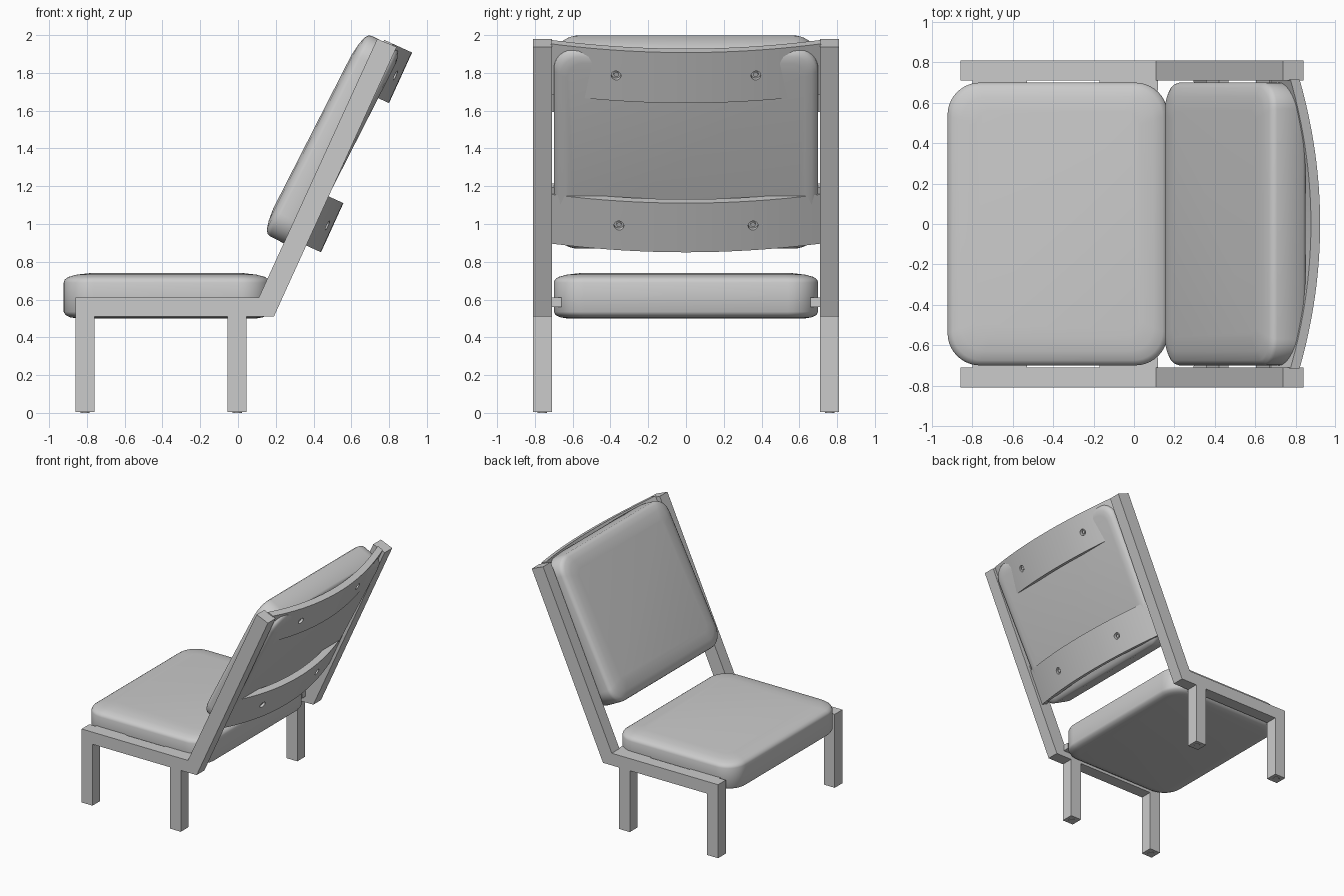
import bpy, bmesh, math
from mathutils import Vector, Matrix

if "Cube" in bpy.data.objects:
    bpy.data.objects.remove(bpy.data.objects["Cube"])

grey = bpy.data.materials.new("plain_grey")
grey.use_nodes = True
grey.diffuse_color = (0.6, 0.6, 0.6, 1)
grey.node_tree.nodes["Principled BSDF"].inputs["Base Color"].default_value = (0.6, 0.6, 0.6, 1)


def finish(bm, name, smooth=None):
    bmesh.ops.recalc_face_normals(bm, faces=bm.faces)
    me = bpy.data.meshes.new(name)
    bm.to_mesh(me)
    bm.free()
    me.materials.append(grey)
    ob = bpy.data.objects.new(name, me)
    bpy.context.collection.objects.link(ob)
    bpy.ops.object.select_all(action='DESELECT')
    ob.select_set(True)
    bpy.context.view_layer.objects.active = ob
    if smooth:
        bpy.ops.object.shade_smooth_by_angle(angle=math.radians(smooth))
    return ob


def loft(bm, rings):
    """Skin a stack of closed rings and cap both ends."""
    loops = [[bm.verts.new(p) for p in ring] for ring in rings]
    for a, b in zip(loops, loops[1:]):
        for i in range(len(a)):
            j = (i + 1) % len(a)
            bm.faces.new((a[i], a[j], b[j], b[i]))
    bm.faces.new(loops[0][::-1])
    bm.faces.new(loops[-1])


def box(bm, lo, hi, matrix=Matrix()):
    lo, hi = Vector(lo), Vector(hi)
    bmesh.ops.create_cube(bm, size=1, matrix=matrix @ Matrix.Translation((lo + hi) / 2)
                          @ Matrix.Diagonal((*(hi - lo), 1)))


def tilted(angle):
    """Frame with x across, y up the backrest and z towards the sitter."""
    s, c = math.sin(angle), math.cos(angle)
    return Matrix(((0, s, -c, 0), (-1, 0, 0, 0), (0, c, s, 0), (0, 0, 0, 1)))


def rounded_ring(hx, hy, r, z, steps=10):
    pts = []
    for k, (sx, sy) in enumerate(((1, 1), (-1, 1), (-1, -1), (1, -1))):
        for i in range(steps + 1):
            a = math.pi / 2 * (k + i / steps)
            pts.append(Vector((sx * (hx - r) + r * math.cos(a), sy * (hy - r) + r * math.sin(a), z)))
    return pts


def cushion(name, hx, hy, height, radius, matrix):
    # inset and level of each ring, from the underside to the crowned face
    profile = [(0.07, 0), (0.035, 0.006), (0.01, 0.018), (0, 0.035),
               (0, height - 0.05), (0.006, height - 0.034), (0.025, height - 0.02),
               (0.07, height - 0.008), (0.14, height)]
    bm = bmesh.new()
    loft(bm, [[matrix @ p for p in rounded_ring(hx - i, hy - i, max(radius - i * 0.6, 0.04), z)]
              for i, z in profile])
    return finish(bm, name, 40)


POST = tilted(math.atan(0.456))
REST = tilted(math.radians(27))

# Cushions
cushion("seat_cushion", 0.545, 0.70, 0.24, 0.16, Matrix.Translation((-0.378, 0, 0.50)))
cushion("back_cushion", 0.70, 0.595, 0.23, 0.13, REST @ Matrix.Translation((0, 1.505, 0.095)))

# Side frames: seat rail and sloping post in one profile, plus legs
outline = [(-0.86, 0.51), (0.19, 0.51), (0.84, 1.937), (0.737, 1.98), (0.11, 0.61), (-0.86, 0.61)]
for side, s in (("left", 1), ("right", -1)):
    bm = bmesh.new()
    loft(bm, [[Vector((x, s * y, z)) for x, z in outline] for y in (0.71, 0.81)])
    finish(bm, side + "_side_frame")
    for end, x in (("front", -0.86), ("rear", -0.055)):
        bm = bmesh.new()
        box(bm, (x, s * 0.76 - 0.05, 0.004), (x + 0.1, s * 0.76 + 0.05, 0.51))
        finish(bm, f"{side}_{end}_leg")
        bm = bmesh.new()
        bmesh.ops.create_cone(bm, cap_ends=True, segments=16, radius1=0.025, radius2=0.025, depth=0.008,
                              matrix=Matrix.Translation((x + 0.05, s * 0.76, 0.004)))
        finish(bm, f"{side}_{end}_foot", 40)

    # Spacer plates between frame and cushions
    bm = bmesh.new()
    for x0, x1 in ((-0.80, -0.53), (-0.17, 0.12)):
        box(bm, (x0, s * 0.69 - 0.03, 0.56), (x1, s * 0.69 + 0.03, 0.61))
    for y0 in (1.12, 1.72):
        box(bm, (s * 0.69 - 0.03, y0, 0.07), (s * 0.69 + 0.03, y0 + 0.16, 0.12), POST)
    finish(bm, side + "_spacers")


# Curved back slats with screw holes
def bow(x):
    return -0.047 + 0.11 * (x / 0.71) ** 2


for name, v0, v1, hole_x in (("lower_slat", 0.956, 1.242, 0.355), ("upper_slat", 1.824, 2.118, 0.37)):
    bm = bmesh.new()
    rings = []
    for i in range(33):
        x = -0.715 + 1.43 * i / 32
        w = bow(x)
        rings.append([POST @ Vector(p) for p in
                      ((x, v0, w), (x, v1, w), (x, v1, w + 0.05), (x, v0, w + 0.05))])
    loft(bm, rings)
    slat = finish(bm, name, 30)
    bm = bmesh.new()
    screws = bmesh.new()
    for x in (-hole_x, hole_x):
        at = POST @ Matrix.Translation((x, (v0 + v1) / 2, bow(x)))
        bmesh.ops.create_cone(bm, cap_ends=True, segments=20, radius1=0.026, radius2=0.026,
                              depth=0.05, matrix=at)
        bmesh.ops.create_cone(screws, cap_ends=True, segments=12, radius1=0.013, radius2=0.013,
                              depth=0.02, matrix=at @ Matrix.Translation((0, 0, 0.02)))
    cutter = finish(bm, name + "_hole_cutter")
    finish(screws, name + "_screws", 40)
    bpy.context.view_layer.objects.active = slat
    cut = slat.modifiers.new("screw_holes", 'BOOLEAN')
    cut.operation = 'DIFFERENCE'
    cut.object = cutter
    bpy.ops.object.modifier_apply(modifier=cut.name)
    bpy.data.objects.remove(cutter)
